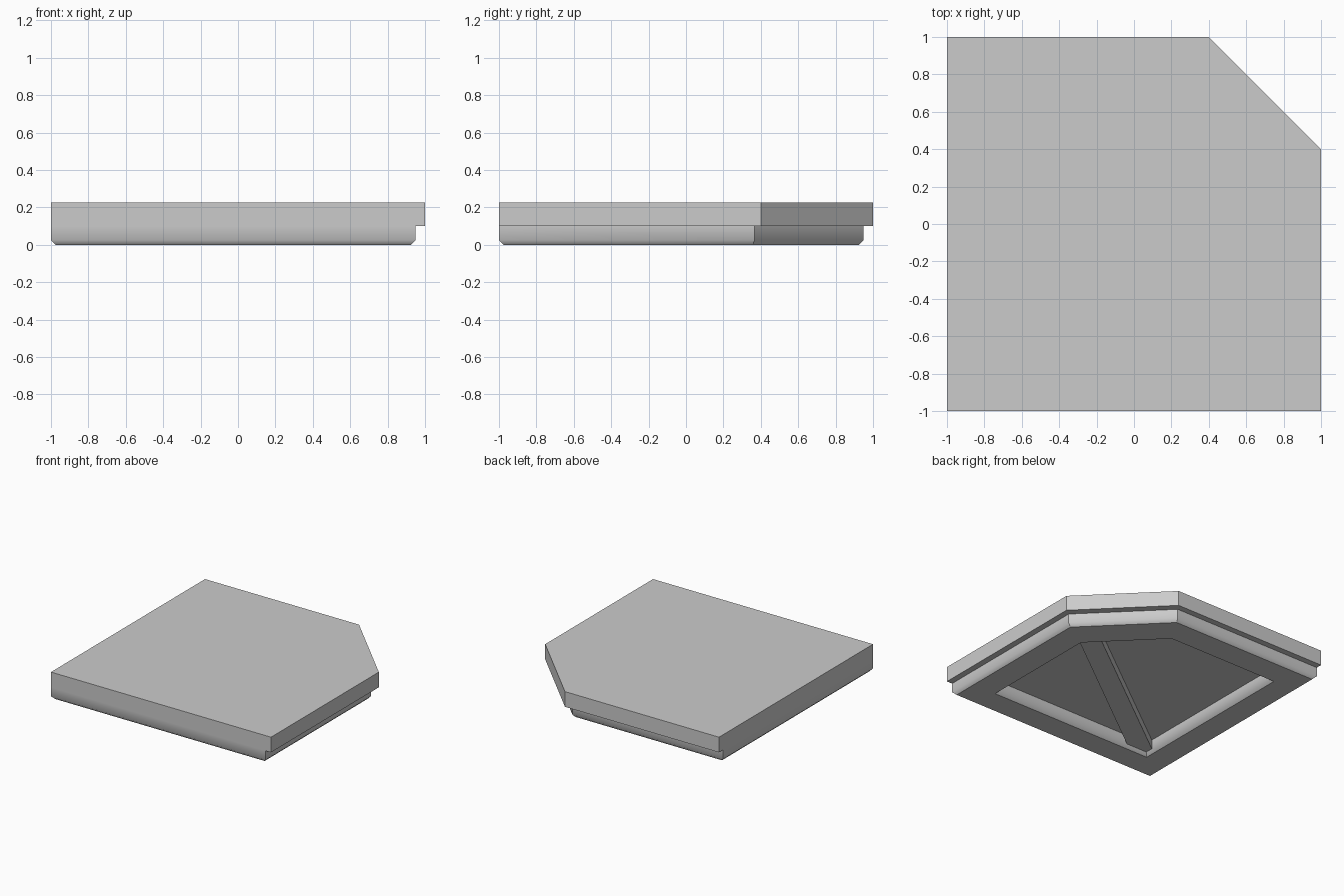
import bpy, bmesh
from mathutils import Vector

if "Cube" in bpy.data.objects:
    bpy.data.objects.remove(bpy.data.objects["Cube"], do_unlink=True)

SLAB_BOTTOM, SLAB_TOP = 0.1, 0.225
BEVEL = 0.025

grey = bpy.data.materials.new("light_grey")
grey.use_nodes = True
grey.diffuse_color = (0.6, 0.6, 0.6, 1)
grey.node_tree.nodes["Principled BSDF"].inputs["Base Color"].default_value = (0.6, 0.6, 0.6, 1)


def cut_square(low, high, cut):
    """Square outline whose far corner is cut off, counter-clockwise."""
    return [Vector(p) for p in
            ((low, low), (high, low), (high, cut), (cut, high), (low, high))]


def inset(outline, distance):
    """Move every side of a convex outline inward by the distance."""
    result = []
    for i, point in enumerate(outline):
        before = (point - outline[i - 1]).normalized()
        after = (outline[(i + 1) % len(outline)] - point).normalized()
        n1, n2 = Vector((-before.y, before.x)), Vector((-after.y, after.x))
        result.append(point + (n1 + n2) * distance / (1 + n1.dot(n2)))
    return result


def loft(name, levels, ring=False):
    """Skin stacked outlines; a ring joins last to first, otherwise ends are capped."""
    bm = bmesh.new()
    loops = [[bm.verts.new((p.x, p.y, z)) for p in outline] for outline, z in levels]
    pairs = list(zip(loops, loops[1:]))
    if ring:
        pairs.append((loops[-1], loops[0]))
    else:
        bm.faces.new(loops[0])
        bm.faces.new(loops[-1])
    for a, b in pairs:
        for i in range(len(a)):
            bm.faces.new((a[i - 1], a[i], b[i], b[i - 1]))
    bmesh.ops.recalc_face_normals(bm, faces=bm.faces)
    # Soften rounded sides, keep mitres and flat faces crisp
    for face in bm.faces:
        face.smooth = ring and abs(face.normal.z) < 0.9
    for edge in bm.edges:
        edge.smooth = abs(edge.verts[0].co.z - edge.verts[1].co.z) < 1e-5
    mesh = bpy.data.meshes.new(name)
    bm.to_mesh(mesh)
    bm.free()
    mesh.materials.append(grey)
    obj = bpy.data.objects.new(name, mesh)
    bpy.context.collection.objects.link(obj)
    return obj


# Top slab with one cut corner
slab = cut_square(-1, 1, 0.4)
loft("top_slab", [(slab, SLAB_BOTTOM), (slab, SLAB_TOP)])

# Bevelled frame under the slab, open in the middle
outer = cut_square(-1, 0.95, 0.367)
inner = cut_square(-0.75, 0.69, 0.22)
loft("under_frame", [
    (outer, SLAB_BOTTOM), (outer, BEVEL), (inset(outer, BEVEL), 0),
    (inset(inner, -BEVEL), 0), (inner, BEVEL), (inner, SLAB_BOTTOM)], ring=True)

# Brace running across the opening, from the square corner to the cut corner
brace = [Vector(p) for p in ((-0.75, -0.75), (-0.56, -0.75), (0.69, 0.19),
                             (0.69, 0.22), (0.59, 0.32), (-0.75, -0.685))]
loft("under_brace", [(brace, BEVEL), (brace, SLAB_BOTTOM)])
